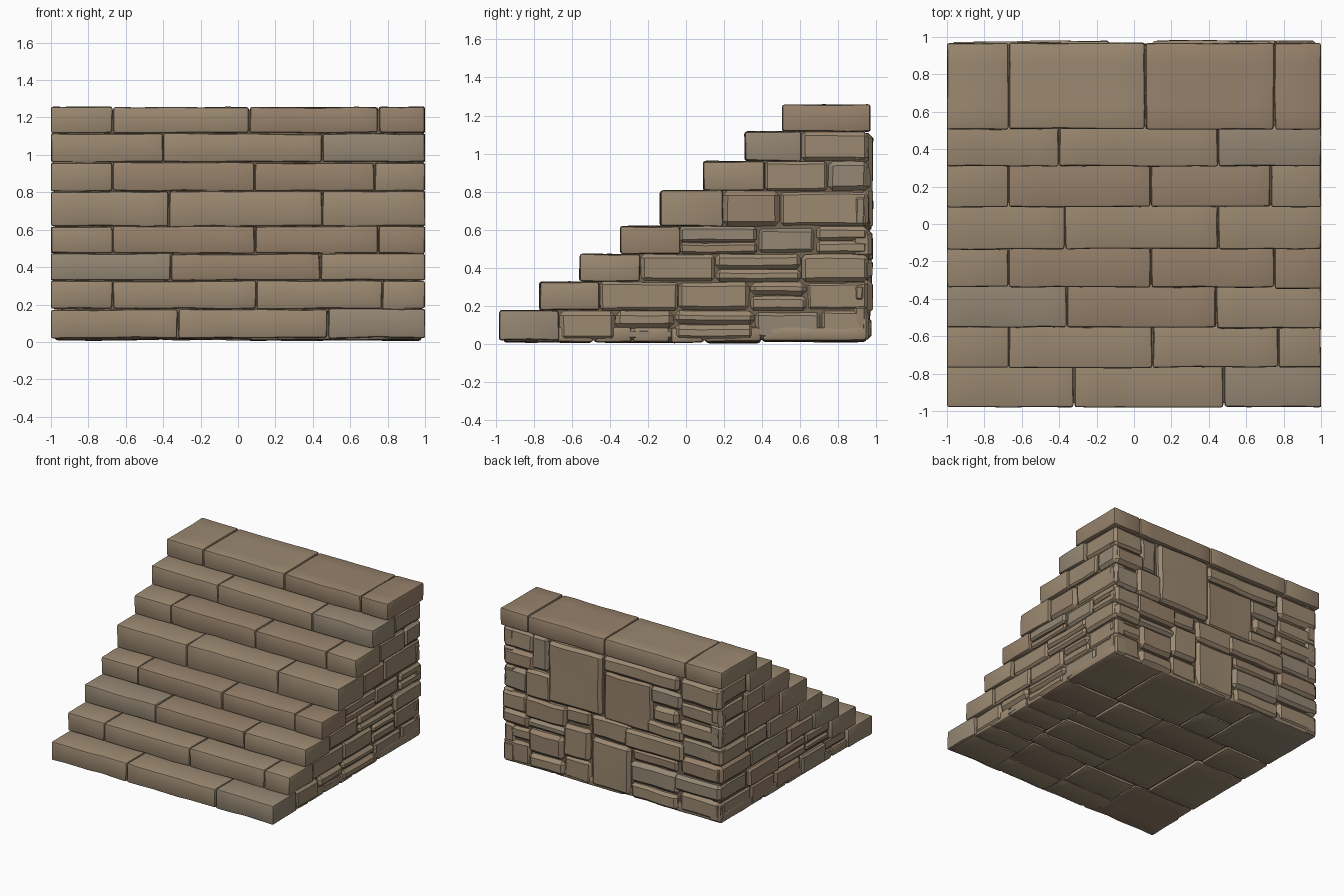
import bpy, bmesh, math, random
from mathutils import Vector, noise

if "Cube" in bpy.data.objects:
    bpy.data.objects.remove(bpy.data.objects["Cube"])

random.seed(7)

RISERS = [-0.977, -0.767, -0.555, -0.34, -0.133, 0.092, 0.312, 0.505]
TOPS = [0.175, 0.328, 0.472, 0.617, 0.805, 0.96, 1.116, 1.258]
BACK, BASE = 0.968, 0.02
GAP = 0.003


def material(name, rgb):
    m = bpy.data.materials.new(name)
    m.diffuse_color = (*rgb, 1)
    m.use_nodes = True
    m.node_tree.nodes["Principled BSDF"].inputs["Base Color"].default_value = m.diffuse_color
    return m


STONE = [material("tan_stone", (0.33, 0.25, 0.165)),
         material("warm_stone", (0.31, 0.222, 0.148)),
         material("grey_stone", (0.30, 0.245, 0.175))]
MORTAR = material("dark_joint", (0.17, 0.125, 0.08))


def finish(name, bm, mats, angle=40):
    me = bpy.data.meshes.new(name)
    bm.to_mesh(me)
    bm.free()
    for m in mats:
        me.materials.append(m)
    ob = bpy.data.objects.new(name, me)
    bpy.context.collection.objects.link(ob)
    bpy.ops.object.select_all(action='DESELECT')
    ob.select_set(True)
    bpy.context.view_layer.objects.active = ob
    bpy.ops.object.shade_smooth_by_angle(angle=math.radians(angle))
    return ob


def add_stone(target, lo, hi, bevel=0.012, segments=2, wobble=0.006, cut=0.11):
    """One worn block: box, sliced along its length, bevelled, gently warped."""
    bm = bmesh.new()
    lo, hi = Vector(lo), Vector(hi)
    bmesh.ops.create_cube(bm, size=1)
    for v in bm.verts:
        v.co = Vector([(lo[i] + hi[i]) / 2 + v.co[i] * (hi[i] - lo[i]) for i in range(3)])
    edges = list(bm.edges)
    bmesh.ops.bevel(bm, geom=edges, offset=bevel, segments=segments, profile=0.5,
                    affect='EDGES', clamp_overlap=True)
    for axis in range(3):
        n = int((hi[axis] - lo[axis]) / cut)
        normal = Vector([float(i == axis) for i in range(3)])
        for k in range(1, n):
            p = lo + (hi - lo) * (k / n)
            bmesh.ops.bisect_plane(bm, geom=bm.verts[:] + bm.edges[:] + bm.faces[:],
                                   plane_co=p, plane_no=normal)
    shift = Vector((random.random(), random.random(), random.random())) * 20
    for v in bm.verts:
        v.co += noise.noise_vector(v.co * 5 + shift) * wobble
        v.co.x = max(-1, min(1, v.co.x))
        v.co.z = max(0, v.co.z)
    shade = random.choices((0, 1, 2), (6, 2, 2))[0]
    for f in bm.faces:
        f.material_index = shade
    me = bpy.data.meshes.new("tmp")
    bm.to_mesh(me)
    bm.free()
    target.from_mesh(me)
    bpy.data.meshes.remove(me)


def split(a, b, size):
    """Uneven cuts of the span a..b into pieces about 'size' long."""
    n = max(1, round((b - a) / size))
    step = (b - a) / n
    pts = [a] + [a + step * (k + random.uniform(-0.25, 0.25)) for k in range(1, n)] + [b]
    return list(zip(pts, pts[1:]))


# stepped inner mass, seen only in the joints
pts = [(RISERS[0] + 0.02, 0.03)]
for i, (y, z) in enumerate(zip(RISERS, TOPS)):
    y_next = RISERS[i + 1] + 0.02 if i < 7 else BACK - 0.035
    pts += [(y + 0.02, z - 0.018), (y_next, z - 0.018)]
pts.append((BACK - 0.035, 0.03))
bm = bmesh.new()
face = bm.faces.new([bm.verts.new((-0.965, y, z)) for y, z in pts])
ext = bmesh.ops.extrude_face_region(bm, geom=[face])
bmesh.ops.translate(bm, vec=(1.93, 0, 0),
                    verts=[g for g in ext["geom"] if isinstance(g, bmesh.types.BMVert)])
bmesh.ops.recalc_face_normals(bm, faces=bm.faces)
finish("inner_core", bm, [MORTAR], 20)

# tread courses, alternating three-block and four-block rows
JOINTS = [(-0.32, 0.48), (-0.67, 0.10, 0.77), (-0.36, 0.44), (-0.67, 0.09, 0.75),
          (-0.37, 0.45), (-0.67, 0.09, 0.73), (-0.40, 0.45), (-0.67, 0.06, 0.75)]
for i, cuts in enumerate(JOINTS):
    bm = bmesh.new()
    xs = [-1, *cuts, 1]
    z0 = TOPS[i - 1] if i else BASE
    y1 = RISERS[i + 1] + 0.1 if i < 7 else BACK
    for a, b in zip(xs, xs[1:]):
        jy, jz = random.uniform(-0.004, 0.004), random.uniform(-0.004, 0.003)
        add_stone(bm, (a + GAP * (a > -1), RISERS[i] + jy, z0 + 0.002),
                  (b - GAP * (b < 1), y1, TOPS[i] + jz))
    finish(f"step_{i + 1}", bm, STONE)

# coursed masonry on both flanks
for side, name in ((1, "right_wall_stones"), (-1, "left_wall_stones")):
    bm = bmesh.new()
    for i in range(7):
        z0 = TOPS[i - 1] if i else BASE
        for a, b in split(RISERS[i + 1] + 0.1, BACK - 0.01, 0.36):
            rows = [(z0, TOPS[i])]
            if random.random() < 0.25:
                mid = z0 + (TOPS[i] - z0) * random.uniform(0.4, 0.6)
                rows = [(z0, mid), (mid, TOPS[i])]
            for c, d in rows:
                outer = random.uniform(0.975, 0.998)
                x = sorted((side * 0.88, side * outer))
                add_stone(bm, (x[0], a + 0.001, c + 0.001), (x[1], b - 0.001, d - 0.001),
                          bevel=random.uniform(0.012, 0.026), segments=1)
    finish(name, bm, STONE, 25)

# rubble back wall: regions (x0, x1, z0, z1, courses)
REGIONS = [(0.74, 0.985, 0.02, 1.11, 7), (0.57, 0.74, 0.60, 1.11, 2),
           (0.08, 0.57, 0.61, 1.11, 1), (-0.36, 0.08, 0.58, 0.98, 1),
           (-0.60, 0.08, 0.98, 1.11, 1), (0.44, 0.74, 0.02, 0.60, 4),
           (0.19, 0.44, 0.20, 0.47, 1), (0.19, 0.44, 0.47, 0.61, 1),
           (0.19, 0.44, 0.02, 0.20, 1), (-0.17, 0.19, 0.02, 0.42, 1),
           (-0.17, 0.19, 0.42, 0.60, 1), (-0.60, -0.36, 0.58, 0.98, 3),
           (-0.60, -0.17, 0.02, 0.58, 4), (-0.985, -0.60, 0.02, 1.11, 7)]
bm = bmesh.new()
for x0, x1, z0, z1, n in REGIONS:
    for c, d in split(z0, z1, (z1 - z0) / n):
        overlap = random.uniform(-0.02, 0.05) if n > 1 else 0
        a = x0 - overlap if x0 > -0.9 else x0
        b = x1 + overlap if x1 < 0.9 else x1
        add_stone(bm, (a + GAP, 0.87, c + GAP), (b - GAP, random.uniform(0.95, 0.98), d - GAP),
                  bevel=random.uniform(0.018, 0.03), segments=1, wobble=0.009)
finish("back_wall_stones", bm, STONE, 25)

# flagstones underneath
bm = bmesh.new()
for y0, y1 in split(-0.96, 0.95, 0.45):
    for x0, x1 in split(-0.985, 0.985, 0.55):
        rows = split(y0, y1, 0.23) if random.random() < 0.3 else [(y0, y1)]
        for c, d in rows:
            add_stone(bm, (x0 + GAP, c + GAP, random.uniform(0.006, 0.018)),
                      (x1 - GAP, d - GAP, 0.09), bevel=0.018, segments=2)
finish("base_flagstones", bm, STONE)
